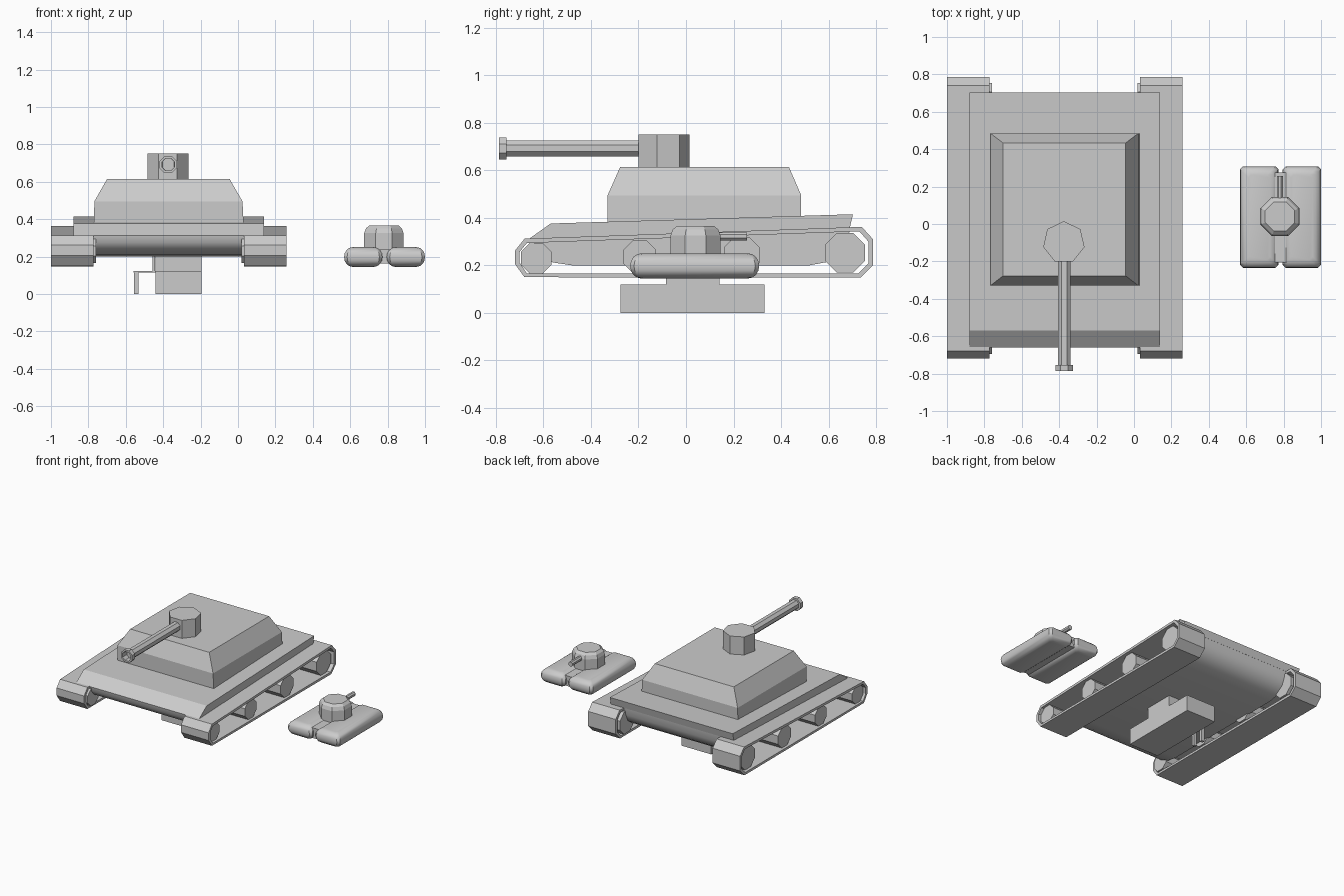
import bpy, bmesh, math
from mathutils import Vector

if "Cube" in bpy.data.objects:
    bpy.data.objects.remove(bpy.data.objects["Cube"])


def finish(name, bm, smooth=None):
    bmesh.ops.recalc_face_normals(bm, faces=bm.faces[:])
    me = bpy.data.meshes.new(name)
    bm.to_mesh(me)
    bm.free()
    ob = bpy.data.objects.new(name, me)
    bpy.context.collection.objects.link(ob)
    if smooth:
        bpy.ops.object.select_all(action='DESELECT')
        ob.select_set(True)
        bpy.context.view_layer.objects.active = ob
        bpy.ops.object.shade_smooth_by_angle(angle=math.radians(smooth))
    return ob


def loft(name, rings, smooth=None, caps=True, closed=False):
    """Skin a list of equal-length rings of 3D points."""
    bm = bmesh.new()
    vs = [[bm.verts.new(p) for p in r] for r in rings]
    pairs = list(zip(vs, vs[1:])) + ([(vs[-1], vs[0])] if closed else [])
    for a, b in pairs:
        for i in range(len(a)):
            j = (i + 1) % len(a)
            bm.faces.new((a[i], a[j], b[j], b[i]))
    if caps and not closed:
        bm.faces.new(vs[0])
        bm.faces.new(vs[-1])
    return finish(name, bm, smooth)


def extrude_x(name, profile, x0, x1, smooth=None):
    return loft(name, [[(x, y, z) for y, z in profile] for x in (x0, x1)], smooth)


def box(name, x0, x1, y0, y1, z0, z1):
    return extrude_x(name, [(y0, z0), (y1, z0), (y1, z1), (y0, z1)], x0, x1)


def ngon(n, r, turn=0):
    return [(r * math.cos(turn + math.tau * i / n), r * math.sin(turn + math.tau * i / n))
            for i in range(n)]


def rect(x0, x1, y0, y1, z, c=0.0):
    """Rectangle ring with optional cut corners."""
    if not c:
        return [(x0, y0, z), (x1, y0, z), (x1, y1, z), (x0, y1, z)]
    return [(x0 + c, y0, z), (x1 - c, y0, z), (x1, y0 + c, z), (x1, y1 - c, z),
            (x1 - c, y1, z), (x0 + c, y1, z), (x0, y1 - c, z), (x0, y0 + c, z)]


CX = -0.37  # centre line of the large tank

# Track bands (open loops) and their octagonal wheels
outer = [(-0.68, 0.15), (0.735, 0.148), (0.787, 0.20), (0.787, 0.31), (0.74, 0.362),
         (-0.68, 0.312), (-0.72, 0.262), (-0.72, 0.205)]
inner = [(-0.67, 0.166), (0.725, 0.166), (0.768, 0.208), (0.768, 0.30), (0.73, 0.343),
         (-0.67, 0.294), (-0.70, 0.257), (-0.70, 0.21)]
wheels = [(-0.63, 0.23, 0.07), (-0.195, 0.236, 0.075), (0.235, 0.244, 0.082), (0.67, 0.253, 0.09)]
for side, s in (("left", -1), ("right", 1)):
    xa, xb = CX + s * 0.402, CX + s * 0.63
    loft(side + "_track", [[(x, y, z) for y, z in p] for x, p in
                           ((xa, outer), (xb, outer), (xb, inner), (xa, inner))], closed=True)
    for k, (y, z, r) in enumerate(wheels):
        prof = [(y + a, z + b) for a, b in ngon(8, r, math.pi / 8)]
        extrude_x(f"{side}_wheel_{k + 1}", prof, CX + s * 0.39, CX + s * 0.612)

# Hull: curved belly between the tracks, wide deck above
extrude_x("hull_belly", [(-0.655, 0.315), (-0.65, 0.275), (-0.62, 0.24), (-0.56, 0.212), (-0.48, 0.2),
                         (0.52, 0.2), (0.60, 0.215), (0.66, 0.255), (0.685, 0.31), (0.69, 0.37)],
          CX - 0.402, CX + 0.402, 35)
extrude_x("hull_deck", [(-0.66, 0.312), (0.69, 0.36), (0.703, 0.415), (-0.57, 0.376)],
          CX - 0.51, CX + 0.51)

# Superstructure with sloped upper sides
loft("superstructure", [rect(-0.77, 0.03, -0.33, 0.485, 0.375),
                        rect(-0.768, 0.024, -0.33, 0.485, 0.495),
                        rect(-0.70, -0.045, -0.277, 0.433, 0.615)])

# Cupola and main gun with hollow muzzle
loft("cupola", [[(-0.375 + a, -0.098 + b, z) for a, b in ngon(7, 0.113, math.pi / 2)]
                for z in (0.61, 0.75)])


def gun(name, x, z, n, stations):
    return loft(name, [[(x + a, y, z + b) for a, b in ngon(n, r, math.pi / n)]
                       for y, r in stations])


gun("main_gun", -0.373, 0.692, 8, [(-0.15, 0.036), (-0.755, 0.036), (-0.755, 0.05),
                                   (-0.787, 0.05), (-0.787, 0.036), (-0.74, 0.034)])

# Block and small seat beneath the hull
box("lower_block", -0.44, -0.195, -0.275, 0.33, 0.0, 0.12)
box("upper_block", -0.44, -0.195, -0.085, 0.14, 0.12, 0.202)
box("seat", -0.56, -0.44, -0.02, 0.08, 0.115, 0.122)
box("seat_back", -0.457, -0.445, -0.02, 0.08, 0.12, 0.202)
for k, y in enumerate((-0.02, 0.06)):
    box(f"seat_leg_{k + 1}", -0.557, -0.533, y, y + 0.02, 0.0, 0.118)


# Small tank: pillow tracks, middle hull, turret and gun facing back
def pillow(name, x0, x1, y0, y1, z0, z1):
    h = (z1 - z0) / 2
    rings = []
    for i in range(9):
        t = math.pi * (i / 8 - 0.5)
        d = h * 0.85 * (1 - math.cos(t))
        rings.append(rect(x0 + d, x1 - d, y0 + d, y1 - d, z0 + h + h * math.sin(t), 0.016))
    return loft(name, rings, 35)


pillow("small_left_track", 0.567, 0.772, -0.235, 0.308, 0.145, 0.25)
pillow("small_right_track", 0.795, 1.0, -0.235, 0.308, 0.145, 0.25)
box("small_hull", 0.70, 0.87, -0.205, 0.275, 0.162, 0.238)
loft("small_turret", [[(0.78 + a, 0.04 + b, z) for a, b in ngon(8, r, math.pi / 8)]
                      for z, r in ((0.22, 0.114), (0.325, 0.114), (0.35, 0.104), (0.366, 0.085))])
gun("small_gun", 0.78, 0.322, 8, [(0.10, 0.018), (0.256, 0.018)])
